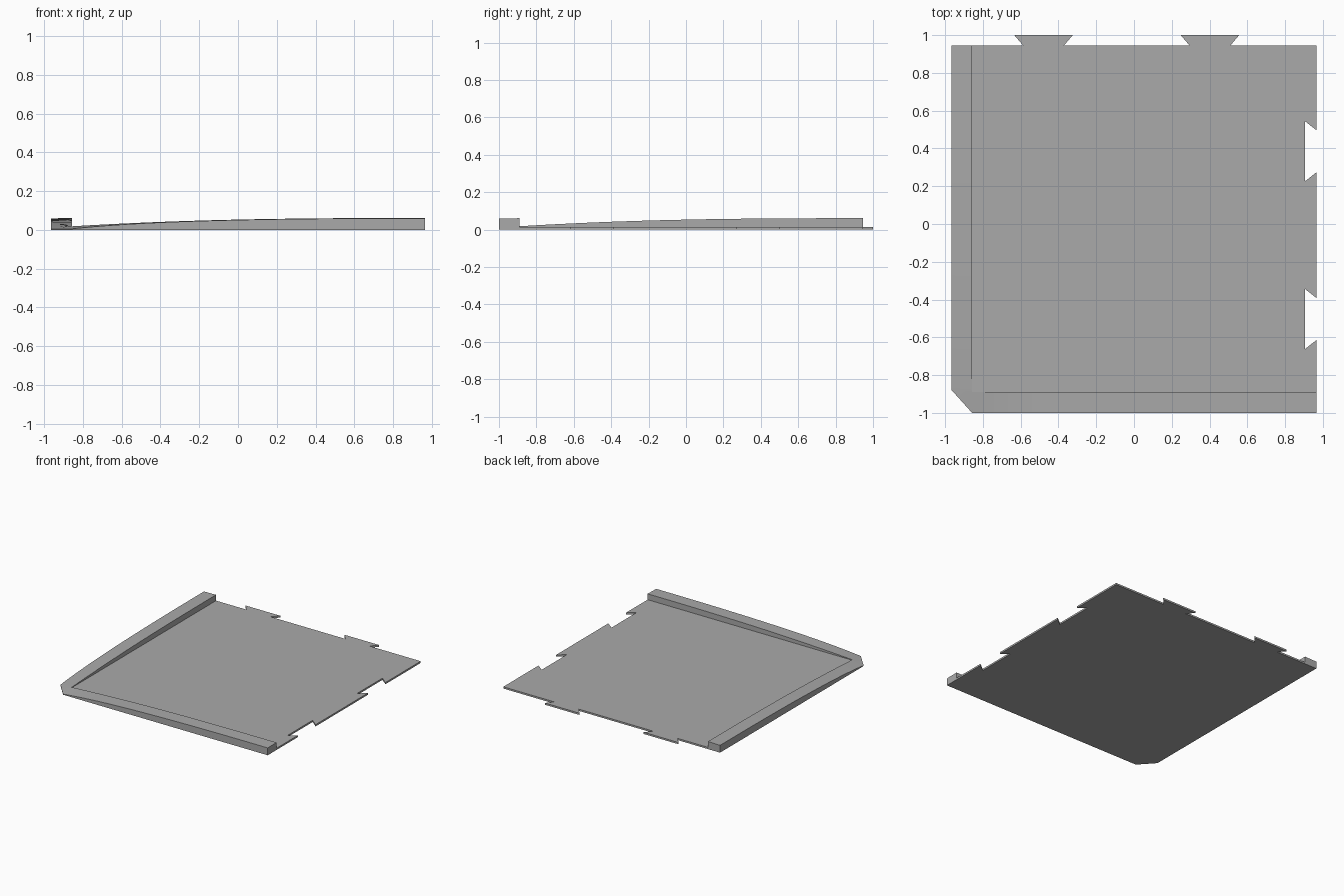
import bpy, bmesh

cube = bpy.data.objects.get("Cube")
if cube:
    bpy.data.objects.remove(cube)

grey = bpy.data.materials.new("light grey")
grey.use_nodes = True
colour = (0.4, 0.4, 0.4, 1)
grey.diffuse_color = colour
grey.node_tree.nodes["Principled BSDF"].inputs["Base Color"].default_value = colour

X, BACK, FRONT = 0.965, 0.945, -1.0   # outer edges
INNER_X, INNER_Y = -0.857, -0.89      # inner edges of the rims
THICK, STEPS = 0.014, 24


def finish(name, bm):
    bmesh.ops.remove_doubles(bm, verts=bm.verts, dist=1e-5)
    bmesh.ops.recalc_face_normals(bm, faces=bm.faces)
    mesh = bpy.data.meshes.new(name)
    bm.to_mesh(mesh)
    bm.free()
    mesh.materials.append(grey)
    obj = bpy.data.objects.new(name, mesh)
    bpy.context.collection.objects.link(obj)
    return obj


# Floor plate with dovetail tabs at the back and matching notches on one side
outline = [(INNER_X, INNER_Y), (X, INNER_Y)]
for c in (-0.503, 0.385):
    outline += [(X, c - 0.112), (0.904, c - 0.16), (0.904, c + 0.16), (X, c + 0.112)]
outline.append((X, BACK))
for c in (0.402, -0.479):
    outline += [(c + 0.108, BACK), (c + 0.155, 1.0), (c - 0.155, 1.0), (c - 0.108, BACK)]
outline.append((INNER_X, BACK))

bm = bmesh.new()
base = bm.faces.new([bm.verts.new((x, y, 0)) for x, y in outline])
top = bmesh.ops.extrude_face_region(bm, geom=[base])["geom"]
bmesh.ops.translate(bm, vec=(0, 0, THICK),
                    verts=[v for v in top if isinstance(v, bmesh.types.BMVert)])
finish("floor_plate", bm)


# Curved rim: rises from the cut corner along both edges
def section(outer, inner, t):
    zi = 0.018 + 0.043 * (1 - (1 - t) ** 2.6)
    zo = zi - 0.002 - 0.011 * (1 - t) ** 8
    return [(*outer, 0), (*outer, zo), (*inner, zi), (*inner, 0)]


def lerp(a, b, t):
    return a + (b - a) * t


sections = []
for i in range(STEPS, -1, -1):
    t = (i / STEPS) ** 1.5
    sections.append(section((-X, lerp(-0.88, BACK, t)), (INNER_X, lerp(INNER_Y, BACK, t)), t))
for i in range(STEPS + 1):
    t = (i / STEPS) ** 1.5
    x = lerp(INNER_X, X, t)
    sections.append(section((x, FRONT), (x, INNER_Y), t))

bm = bmesh.new()
rings = [[bm.verts.new(p) for p in s] for s in sections]
for a, b in zip(rings, rings[1:]):
    for k in range(4):
        n = (k + 1) % 4
        bm.faces.new((a[k], a[n], b[n], b[k]))
bm.faces.new(rings[0])
bm.faces.new(rings[-1])
bmesh.ops.dissolve_degenerate(bm, dist=1e-5, edges=bm.edges)
rim = finish("curved_rim", bm)
bpy.ops.object.select_all(action="DESELECT")
rim.select_set(True)
bpy.context.view_layer.objects.active = rim
bpy.ops.object.shade_smooth_by_angle(angle=0.5)
